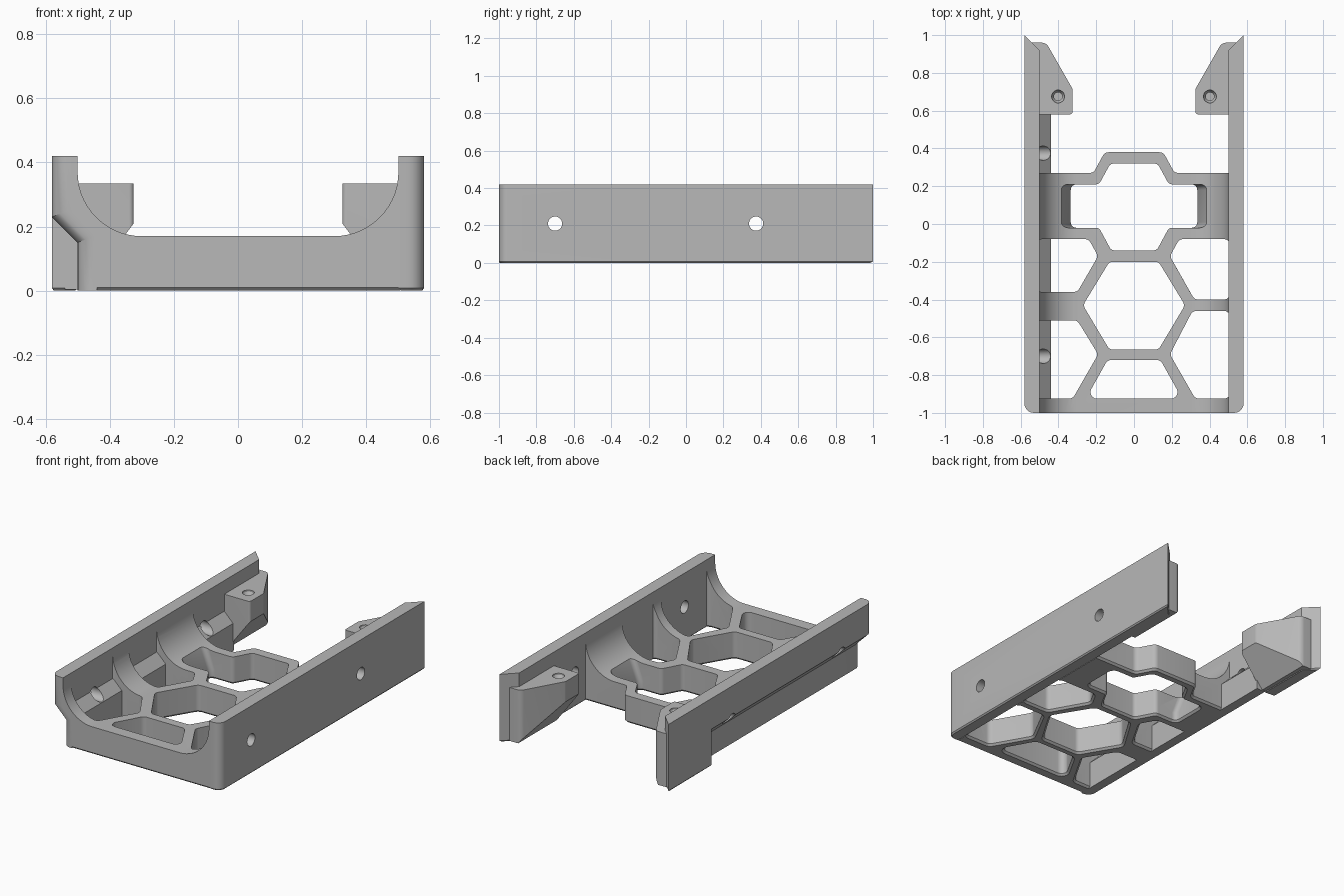
import bpy, bmesh, math
from mathutils import Vector

cube = bpy.data.objects.get("Cube")
if cube:
    bpy.data.objects.remove(cube, do_unlink=True)

grey = bpy.data.materials.new("plain grey")
grey.use_nodes = True
grey.diffuse_color = (0.48, 0.48, 0.48, 1)
grey.node_tree.nodes["Principled BSDF"].inputs["Base Color"].default_value = grey.diffuse_color


def rounded(points, radii, steps=6):
    """Polygon with each corner replaced by an arc."""
    if not isinstance(radii, (list, tuple)):
        radii = [radii] * len(points)
    out = []
    for i, r in enumerate(radii):
        p = Vector(points[i])
        a = (Vector(points[i - 1]) - p).normalized()
        b = (Vector(points[(i + 1) % len(points)]) - p).normalized()
        if r == 0:
            out.append(p)
            continue
        half = a.angle(b) / 2
        centre = p + (a + b).normalized() * r / math.sin(half)
        start = p + a * r / math.tan(half) - centre
        end = p + b * r / math.tan(half) - centre
        for k in range(steps + 1):
            out.append(centre + start.slerp(end, k / steps) * r / start.slerp(end, k / steps).length)
    return out


def grown(points, d):
    """Polygon pushed outward by d."""
    n = len(points)
    area = sum(points[i - 1].cross(points[i]) for i in range(n))
    sign = 1 if area > 0 else -1
    out = []
    for i, p in enumerate(points):
        a = (p - points[i - 1]).normalized()
        b = (points[(i + 1) % n] - p).normalized()
        t = a + b
        nrm = Vector((t.y, -t.x)).normalized() * sign
        scale = max(0.5, t.length / 2)
        out.append(p + nrm * d / scale)
    return out


def loft(bm, rings):
    """Closed solid through rings of 3D points."""
    loops = [[bm.verts.new(p) for p in ring] for ring in rings]
    n = len(loops[0])
    for lo, hi in zip(loops, loops[1:]):
        for i in range(n):
            bm.faces.new((lo[i - 1], lo[i], hi[i], hi[i - 1]))
    bm.faces.new(loops[0])
    bm.faces.new(loops[-1])
    bmesh.ops.recalc_face_normals(bm, faces=bm.faces)


def prism(bm, plan, levels):
    """Vertical solid; levels are (height, outward growth)."""
    loft(bm, [[(p.x, p.y, z) for p in (grown(plan, d) if d else plan)] for z, d in levels])


def make(name, bm):
    mesh = bpy.data.meshes.new(name)
    bm.to_mesh(mesh)
    bm.free()
    mesh.materials.append(grey)
    ob = bpy.data.objects.new(name, mesh)
    bpy.context.collection.objects.link(ob)
    return ob


def activate(ob):
    bpy.ops.object.select_all(action='DESELECT')
    ob.select_set(True)
    bpy.context.view_layer.objects.active = ob


def cut(ob, cutter):
    mod = ob.modifiers.new("cut", 'BOOLEAN')
    mod.operation = 'DIFFERENCE'
    mod.solver = 'EXACT'
    mod.object = cutter
    activate(ob)
    bpy.ops.object.modifier_apply(modifier=mod.name)


def mirrored(points, side):
    return [(x * side, y) for x, y in points]


parts = []

# Lattice floor: flat middle with quarter-round sweeps up to the walls
def sweep(side):
    return [(side * (0.3 + 0.2 * math.sin(t)), 0.37 - 0.2 * math.cos(t))
            for t in (math.pi / 2 * k / 14 for k in range(15))]

section = [(-0.45, 0), (0.505, 0), (0.505, 0.37)] + sweep(1)[::-1] + sweep(-1)
section += [(-0.51, 0.37), (-0.51, 0.24), (-0.45, 0.18)]
bm = bmesh.new()
loft(bm, [[(x, y, z) for x, z in section] for y in (-1, 0.5)])
front = [e for e in bm.edges if all(v.co.y < -0.99 and v.co.z < 0.001 for v in e.verts)]
bmesh.ops.bevel(bm, geom=front, offset=0.01, segments=1, affect='EDGES')
floor = make("lattice_floor", bm)
parts.append(floor)

# Openings of the lattice
openings = [
    [(-0.13, -0.2), (0.13, -0.2), (0.27, -0.43), (0.13, -0.665), (-0.13, -0.665), (-0.27, -0.43)],
    [(-0.14, -0.72), (0.14, -0.72), (0.255, -0.925), (-0.255, -0.925)],
    [(-0.52, -0.08), (-0.24, -0.08), (-0.19, -0.17), (-0.3, -0.36), (-0.52, -0.36)],
    [(0.51, -0.08), (0.24, -0.08), (0.19, -0.17), (0.32, -0.4), (0.51, -0.4)],
    [(-0.52, -0.51), (-0.3, -0.51), (-0.19, -0.69), (-0.325, -0.925), (-0.52, -0.925)],
    [(0.51, -0.46), (0.31, -0.46), (0.19, -0.69), (0.325, -0.925), (0.51, -0.925)],
    # free rear edge
    [(0.7, 0.27), (0.215, 0.27), (0.155, 0.38), (-0.155, 0.38),
     (-0.215, 0.27), (-0.7, 0.27), (-0.7, 0.6), (0.7, 0.6)],
]
bm = bmesh.new()
for outline in openings:
    prism(bm, rounded(outline, 0.035), [(-0.01, 0.022), (0.012, 0), (0.6, 0)])

# Large opening with leaning ends
def wide(shift):
    e = 0.335 + shift
    return rounded([(-e, 0.21), (-0.185, 0.21), (-0.125, 0.32), (0.125, 0.32), (0.185, 0.21),
                    (e, 0.21), (e, -0.02), (0.185, -0.02), (0.12, -0.14), (-0.12, -0.14),
                    (-0.185, -0.02), (-e, -0.02)], 0.03)

loft(bm, [[(p.x, p.y, z) for p in grown(wide(s), d)]
          for z, s, d in ((-0.01, 0, 0.022), (0.012, 0, 0), (0.06, 0, 0), (0.19, 0.05, 0), (0.6, 0.05, 0))])
cutter = make("opening_cutter", bm)
cut(floor, cutter)
bpy.data.objects.remove(cutter, do_unlink=True)

# Plain side wall
bm = bmesh.new()
prism(bm, rounded([(0.5, -1), (0.58, -1), (0.58, 1), (0.5, 0.92)], [0, 0.05, 0, 0]),
      [(0, -0.008), (0.008, 0), (0.42, 0)])
left_wall = make("left_wall", bm)

# Stepped side wall with a sloping shoulder
profile = [(-0.58, 0.42), (-0.58, 0.23), (-0.5, 0.15), (-0.5, 0), (-0.44, 0),
           (-0.44, 0.17), (-0.5, 0.23), (-0.5, 0.42)]
bm = bmesh.new()
loft(bm, [[(x, y, z) for x, z in profile] for y in (-1, 0.59)])
bm.verts.ensure_lookup_table()
outer = set(bm.verts[:4])
corner = [e for e in bm.edges if all(v in outer for v in e.verts)]
bmesh.ops.bevel(bm, geom=corner, offset=0.05, segments=6, profile=0.5, affect='EDGES')
right_wall = make("right_wall", bm)

# Full-height rear end of the stepped wall
bm = bmesh.new()
prism(bm, [Vector(p) for p in ((-0.5, 0.58), (-0.58, 0.58), (-0.58, 1), (-0.5, 0.92))],
      [(0, -0.008), (0.008, 0), (0.42, 0)])
parts.append(make("right_wall_rear", bm))

# Cross holes through both walls
bm = bmesh.new()
for y in (-0.7, 0.375):
    loft(bm, [[(x, y + 0.038 * math.cos(a), 0.21 + 0.038 * math.sin(a))
               for a in (math.tau * k / 32 for k in range(32))] for x in (-0.8, 0.8)])
cutter = make("cross_hole_cutter", bm)
for wall in (left_wall, right_wall):
    cut(wall, cutter)
    parts.append(wall)
bpy.data.objects.remove(cutter, do_unlink=True)

# Rear mounting tabs with undercut and blind screw hole
tab_plan = [(0.54, 0.58), (0.325, 0.58), (0.325, 0.715), (0.465, 0.96), (0.54, 0.96)]
for side, name in ((1, "left_tab"), (-1, "right_tab")):
    bm = bmesh.new()
    prism(bm, rounded(mirrored(tab_plan, side), [0, 0.015, 0.03, 0.04, 0]), [(0.004, 0), (0.335, 0)])
    res = bmesh.ops.bisect_plane(bm, geom=bm.verts[:] + bm.edges[:] + bm.faces[:],
                                 plane_co=(0.325 * side, 0, 0.21),
                                 plane_no=(-0.8 * side, 0, -0.6), clear_outer=True)
    rim = [g for g in res["geom_cut"] if isinstance(g, bmesh.types.BMEdge)]
    bmesh.ops.holes_fill(bm, edges=rim, sides=0)
    bmesh.ops.recalc_face_normals(bm, faces=bm.faces)
    tab = make(name, bm)
    bm = bmesh.new()
    circle = [Vector((0.402 * side + 0.034 * math.cos(a), 0.675 + 0.034 * math.sin(a)))
              for a in (math.tau * k / 32 for k in range(32))]
    prism(bm, circle, [(0.2, -0.012), (0.305, -0.012), (0.325, 0), (0.4, 0)])
    cutter = make("screw_hole_cutter", bm)
    cut(tab, cutter)
    bpy.data.objects.remove(cutter, do_unlink=True)
    parts.append(tab)

# Smooth rounded faces, keep edges crisp
for ob in parts:
    activate(ob)
    bpy.ops.object.shade_smooth_by_angle(angle=math.radians(25))
